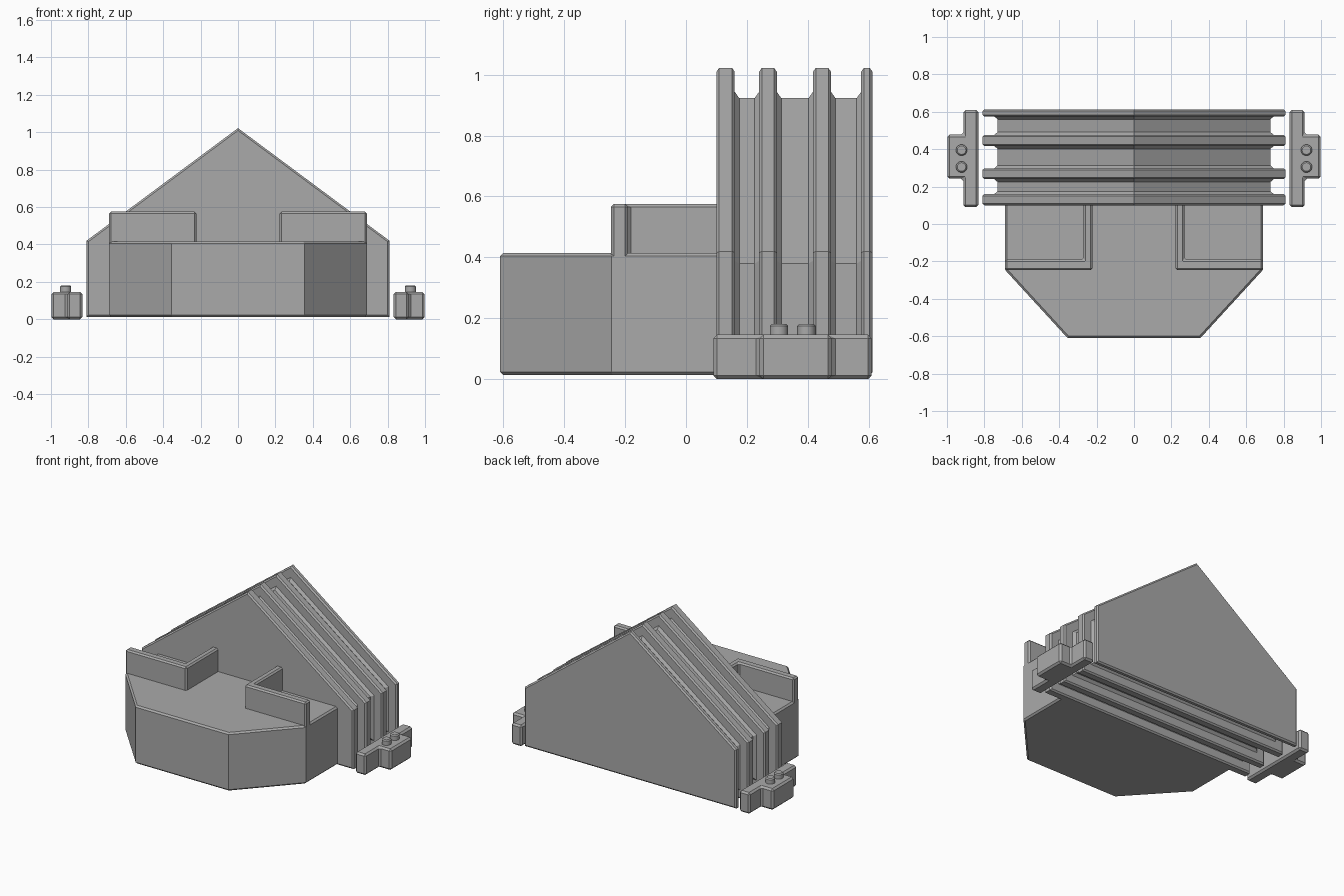
import bpy
import bmesh
import math
from mathutils import Vector

cube = bpy.data.objects.get("Cube")
if cube:
    bpy.data.objects.remove(cube, do_unlink=True)

grey = bpy.data.materials.new("plain grey")
grey.use_nodes = True
colour = (0.4, 0.4, 0.4, 1)
grey.diffuse_color = colour
grey.node_tree.nodes["Principled BSDF"].inputs["Base Color"].default_value = colour


def finish(bm, name, chamfer=0.0):
    bmesh.ops.recalc_face_normals(bm, faces=bm.faces[:])
    mesh = bpy.data.meshes.new(name)
    bm.to_mesh(mesh)
    bm.free()
    mesh.materials.append(grey)
    obj = bpy.data.objects.new(name, mesh)
    bpy.context.collection.objects.link(obj)
    if chamfer:
        mod = obj.modifiers.new("chamfer", 'BEVEL')
        mod.width = chamfer
        mod.segments = 1
        mod.limit_method = 'ANGLE'
        mod.angle_limit = math.radians(60)
    return obj


def prism(name, outline, bottom, top, chamfer, side=1):
    """Extrude a plan outline upward; side mirrors it across x."""
    bm = bmesh.new()
    face = bm.faces.new([bm.verts.new((side * x, y, bottom)) for x, y in outline])
    grown = bmesh.ops.extrude_face_region(bm, geom=[face])["geom"]
    verts = [v for v in grown if isinstance(v, bmesh.types.BMVert)]
    bmesh.ops.translate(bm, verts=verts, vec=(0, 0, top - bottom))
    return finish(bm, name, chamfer)


def inset(points, d):
    """Move every edge of a counter-clockwise convex outline inward by d."""
    result = []
    for i, p in enumerate(points):
        e1 = (p - points[i - 1]).normalized()
        e2 = (points[(i + 1) % len(points)] - p).normalized()
        n1, n2 = Vector((-e1.y, e1.x)), Vector((-e2.y, e2.x))
        result.append(p + (n1 + n2) * d / (1 + n1.dot(n2)))
    return result


# Gabled block: four plates with chamfered rims around a smaller core
gable = [Vector(p) for p in
         ((-0.81, 0.013), (0.81, 0.013), (0.81, 0.42), (0, 1.022), (-0.81, 0.42))]
plates = [(0.10, 0.16), (0.24, 0.298), (0.417, 0.476), (0.575, 0.612)]
rings = []
for a, b in plates:
    rings += [(a - 0.015, 0.08), (a, 0.063), (a, 0.01), (a + 0.009, 0),
              (b - 0.009, 0), (b, 0.01), (b, 0.063), (b + 0.015, 0.08)]
rings = rings[2:-2]

bm = bmesh.new()
loops = [[bm.verts.new((p.x, y, p.y)) for p in inset(gable, d)] for y, d in rings]
for one, two in zip(loops, loops[1:]):
    for i in range(len(gable)):
        j = (i + 1) % len(gable)
        bm.faces.new((one[i], one[j], two[j], two[i]))
bm.faces.new(loops[0])
bm.faces.new(loops[-1])
finish(bm, "ribbed_gable_block")

# Front platform with cut corners
prism("front_platform",
      [(-0.69, 0.12), (-0.69, -0.245), (-0.355, -0.61),
       (0.355, -0.61), (0.69, -0.245), (0.69, 0.12)], 0.013, 0.415, 0.011)

wall = [(0.69, -0.247), (0.222, -0.247), (0.222, 0.12),
        (0.27, 0.12), (0.27, -0.19), (0.69, -0.19)]
clip = [(0.832, 0.09), (0.912, 0.09), (0.912, 0.242), (0.998, 0.242),
        (0.998, 0.478), (0.912, 0.478), (0.912, 0.609), (0.832, 0.609)]

for side, label in ((1, "left"), (-1, "right")):
    # L-shaped parapet on the platform
    prism(label + "_parapet", wall, 0.39, 0.575, 0.01, side)
    # Loose side clip with two studs
    prism(label + "_clip", clip, 0.0, 0.146, 0.012, side)
    for number, y in enumerate((0.305, 0.395)):
        bm = bmesh.new()
        bmesh.ops.create_cone(bm, cap_ends=True, segments=24,
                              radius1=0.03, radius2=0.03, depth=0.08)
        bmesh.ops.translate(bm, verts=bm.verts[:], vec=(side * 0.922, y, 0.142))
        stud = finish(bm, f"{label}_clip_stud_{number + 1}", 0.007)
        bpy.ops.object.select_all(action='DESELECT')
        stud.select_set(True)
        bpy.context.view_layer.objects.active = stud
        bpy.ops.object.shade_smooth_by_angle(angle=math.radians(30))
